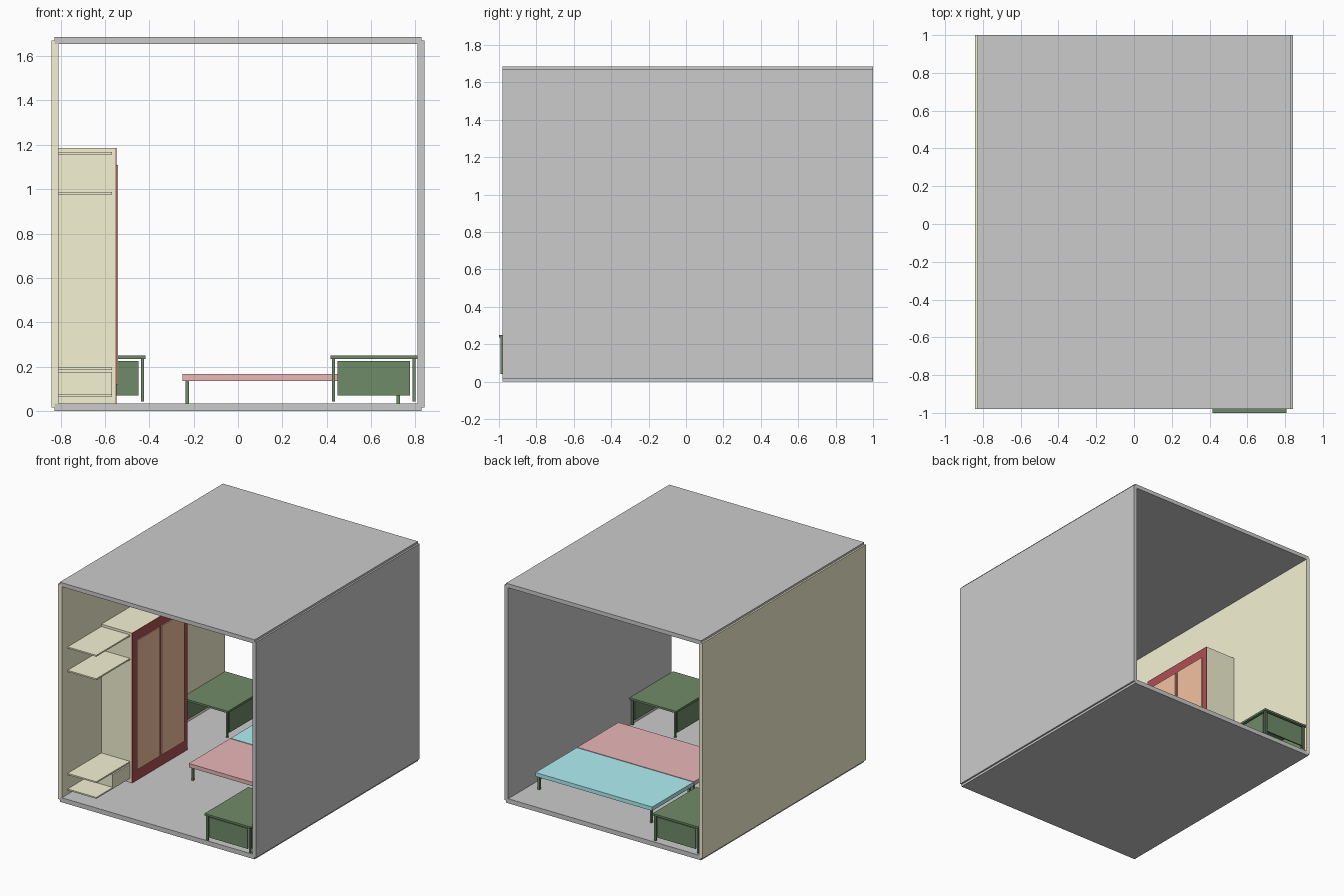
import bpy

if "Cube" in bpy.data.objects:
    bpy.data.objects.remove(bpy.data.objects["Cube"])


def material(name, rgb):
    m = bpy.data.materials.new(name)
    m.diffuse_color = (*rgb, 1)
    m.use_nodes = True
    m.node_tree.nodes["Principled BSDF"].inputs["Base Color"].default_value = m.diffuse_color
    return m


cream = material("cream", (0.91, 0.89, 0.65))
dark_green = material("dark_green", (0.16, 0.26, 0.14))
rose = material("rose", (0.82, 0.48, 0.48))
aqua = material("aqua", (0.44, 0.88, 0.91))
maroon = material("maroon", (0.43, 0.08, 0.09))
orange = material("orange", (0.90, 0.54, 0.36))


def box(name, x, y, z, mat=None):
    """Axis-aligned box from (min, max) pairs."""
    r = list(zip(x, y, z))
    bpy.ops.mesh.primitive_cube_add(size=1, location=[(a + b) / 2 for a, b in zip(*r)])
    o = bpy.context.object
    o.name = name
    o.scale = [b - a for a, b in zip(*r)]
    bpy.ops.object.transform_apply(location=False, rotation=False, scale=True)
    if mat:
        o.data.materials.append(mat)
    return o


# Room shell, open at front and back
depth = (-0.98, 1.0)
box("floor", (-0.828, 0.828), depth, (0.0, 0.035))
box("ceiling", (-0.828, 0.828), depth, (1.655, 1.686))
box("right_wall", (0.81, 0.841), depth, (0.017, 1.671))
box("left_wall", (-0.841, -0.81), depth, (0.017, 1.671), cream)

# Wardrobe with maroon front and two raised doors
box("wardrobe_body", (-0.812, -0.553), (-0.50, 0.172), (0.035, 1.185), cream)
box("wardrobe_front", (-0.553, -0.548), (-0.50, 0.172), (0.035, 1.185), maroon)
for i, y in enumerate([(-0.45, -0.175), (-0.15, 0.125)]):
    box(f"wardrobe_door_{i + 1}", (-0.548, -0.54), y, (0.12, 1.11), orange)

# Open end shelves beside the wardrobe
for i, z in enumerate([0.065, 0.185, 0.976, 1.156]):
    box(f"end_shelf_{i + 1}", (-0.812, -0.567), (-0.91, -0.50), (z, z + 0.011), cream)
box("shelf_support", (-0.812, -0.567), (-0.71, -0.50), (0.076, 0.175), cream)


def desk(name, x, y):
    """Table with four corner legs and hanging panels on all sides except the inner one."""
    (x0, x1), (y0, y1) = x, y
    box(name + "_top", x, y, (0.235, 0.25), dark_green)
    t, e = 0.014, 0.008
    legs_x = (x0 + e, x1 - e - t)
    legs_y = (y0 + e, y1 - e - t)
    for i, lx in enumerate(legs_x):
        for j, ly in enumerate(legs_y):
            box(f"{name}_leg_{i}{j}", (lx, lx + t), (ly, ly + t), (0.042, 0.236), dark_green)
        box(f"{name}_side_panel_{i}", (lx + 0.002, lx + 0.012), (y0 + 0.035, y1 - 0.035),
            (0.07, 0.226), dark_green)
    py = legs_y[0] if y0 < 0 else legs_y[1]
    box(name + "_end_panel", (x0 + 0.032, x1 - 0.032), (py + 0.002, py + 0.012),
        (0.07, 0.226), dark_green)


desk("front_desk", (0.416, 0.808), (-1.0, -0.47))
desk("back_desk", (-0.808, -0.416), (0.47, 1.0))


def bed(name, y, mat):
    """Low slab bed on four short legs."""
    box(name + "_mattress", (-0.25, 0.742), y, (0.136, 0.166), mat)
    for i, lx in enumerate((-0.237, 0.715)):
        for j, ly in enumerate((y[0] + 0.012, y[1] - 0.028)):
            box(f"{name}_leg_{i}{j}", (lx, lx + 0.016), (ly, ly + 0.016), (0.034, 0.137), dark_green)


bed("front_bed", (-0.24, 0.26), rose)
bed("back_bed", (0.267, 0.767), aqua)
